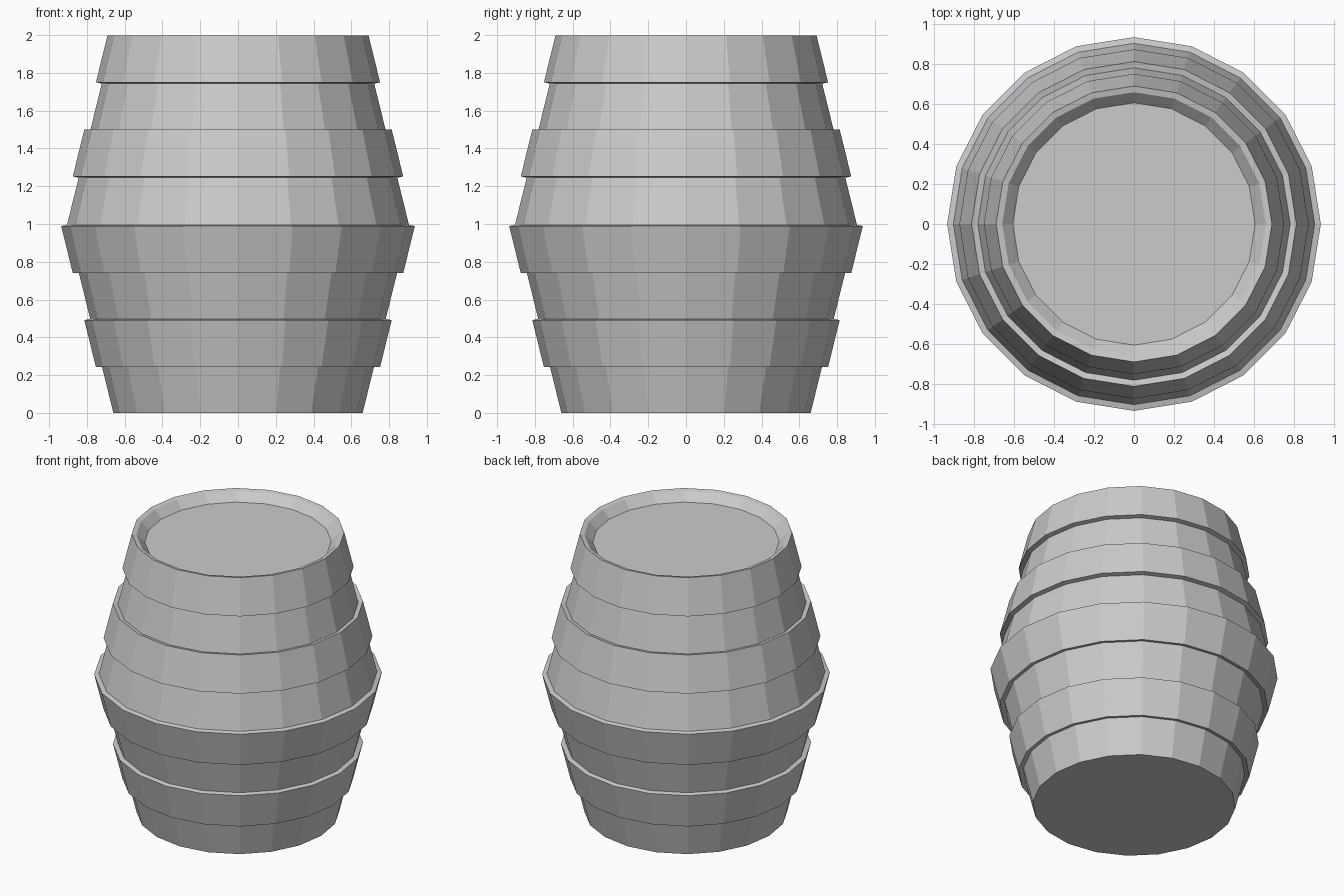
import bpy, bmesh
from math import cos, sin, tau

if "Cube" in bpy.data.objects:
    bpy.data.objects.remove(bpy.data.objects["Cube"])

SIDES = 20
STEP = 0.249          # height of one stave band
R_END, R_MID = 0.66, 0.905
HOOP_OUT, HOOP_TILT = 0.031, 0.007   # hoops are raised along the surface normal


def stave_radius(i):
    """Radius of the plain barrel at band edge i (0 to 8, widest at 4)."""
    return R_MID - (R_MID - R_END) * abs(i - 4) / 4


# Outer profile from bottom to top: every second band is a raised hoop
profile = [(R_END, 0.0)]
for band in range(8):
    lo, hi = band, band + 1
    if band % 2:
        dz = -HOOP_TILT if band < 4 else HOOP_TILT
        profile += [(stave_radius(i) + HOOP_OUT, i * STEP + dz) for i in (lo, hi)]
    profile.append((stave_radius(hi), hi * STEP))

# Recessed lid edge
profile.append((0.607, 1.937))

# Lathe the profile, closing bottom and lid with flat polygons
bm = bmesh.new()
rings = [[bm.verts.new((r * cos(tau * k / SIDES), r * sin(tau * k / SIDES), z))
          for k in range(SIDES)] for r, z in profile]
for a, b in zip(rings, rings[1:]):
    for k in range(SIDES):
        n = (k + 1) % SIDES
        bm.faces.new((a[k], a[n], b[n], b[k]))
bm.faces.new(rings[0][::-1])
bm.faces.new(rings[-1])
bmesh.ops.recalc_face_normals(bm, faces=bm.faces)

mesh = bpy.data.meshes.new("barrel")
bm.to_mesh(mesh)
bm.free()
bpy.context.collection.objects.link(bpy.data.objects.new("barrel", mesh))
